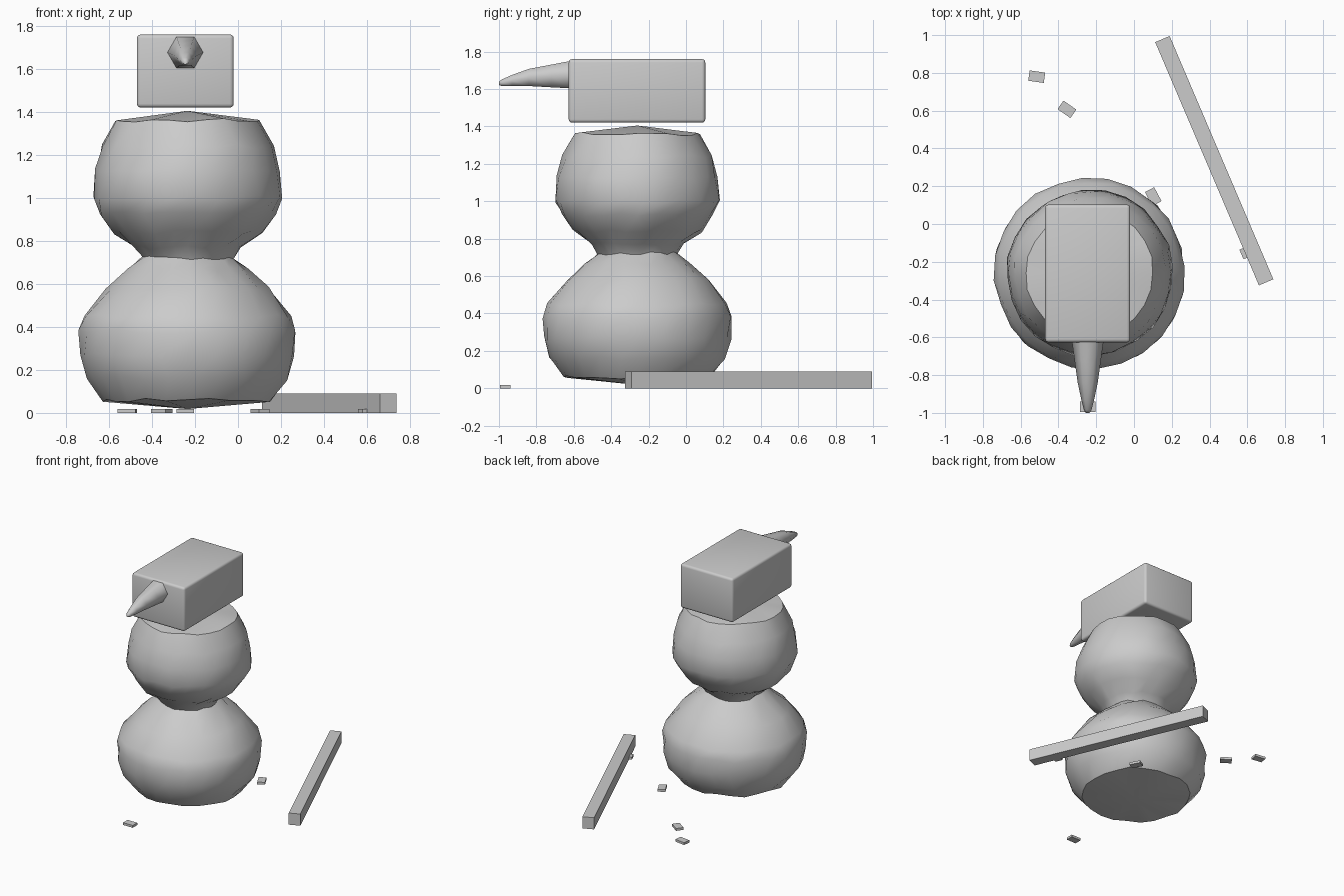
import bpy, bmesh, math, random
from mathutils import Vector, Matrix

if "Cube" in bpy.data.objects:
    bpy.data.objects.remove(bpy.data.objects["Cube"])

random.seed(4)


def finish(bm, name, smooth=None):
    bmesh.ops.recalc_face_normals(bm, faces=bm.faces)
    me = bpy.data.meshes.new(name)
    bm.to_mesh(me)
    bm.free()
    ob = bpy.data.objects.new(name, me)
    bpy.context.collection.objects.link(ob)
    if smooth:
        bpy.ops.object.select_all(action='DESELECT')
        ob.select_set(True)
        bpy.context.view_layer.objects.active = ob
        bpy.ops.object.shade_smooth_by_angle(angle=math.radians(smooth))
    return ob


def skin(bm, rings):
    # joins consecutive rings of equal vertex count
    for a, b in zip(rings, rings[1:]):
        n = len(a)
        for i in range(n):
            j = (i + 1) % n
            bm.faces.new((a[i], a[j], b[j], b[i]))


def box(name, centre, size, angle=0.0, bevel=0.0):
    bm = bmesh.new()
    bmesh.ops.create_cube(bm, size=1)
    bmesh.ops.scale(bm, vec=size, verts=bm.verts)
    if bevel:
        bmesh.ops.bevel(bm, geom=bm.edges[:], offset=bevel, segments=3,
                        profile=0.5, affect='EDGES')
    ob = finish(bm, name, 40 if bevel else None)
    ob.location = centre
    ob.rotation_euler.z = math.radians(angle)
    return ob


# Lumpy two-ball body with a pinched waist
profile = [(0.39, 0.06), (0.475, 0.16), (0.503, 0.27), (0.505, 0.38),
           (0.485, 0.45), (0.38, 0.58), (0.28, 0.665), (0.215, 0.72),
           (0.25, 0.77), (0.345, 0.84), (0.41, 0.925), (0.442, 1.0),
           (0.432, 1.13), (0.40, 1.24), (0.34, 1.36)]
CX, CY, SIDES = -0.235, -0.26, 24
bm = bmesh.new()
rings = []
for k, (r, z) in enumerate(profile):
    ring = []
    for i in range(SIDES):
        a = 2 * math.pi * (i + 0.3 * (k % 2)) / SIDES
        rr = r + random.uniform(-0.008, 0.005)
        ring.append(bm.verts.new((CX + rr * math.cos(a), CY + rr * math.sin(a),
                                  z + random.uniform(-0.01, 0.01))))
    rings.append(ring)
skin(bm, rings)
for ring, z in ((rings[0], 0.018), (rings[-1], 1.405)):
    tip = bm.verts.new((CX, CY, z))
    for i in range(SIDES):
        bm.faces.new((ring[i], ring[(i + 1) % SIDES], tip))
finish(bm, "body", 40)

# Rounded block head
box("head", (-0.245, -0.262, 1.59), (0.45, 0.73, 0.34), bevel=0.018)

# Six-sided tapering nose, drooping slightly: (y, centre z, radius)
bm = bmesh.new()
rings = []
for y, z, r in [(-0.62, 1.677, 0.084), (-0.72, 1.670, 0.070),
                (-0.84, 1.662, 0.053), (-0.93, 1.646, 0.034),
                (-0.985, 1.634, 0.020), (-1.0, 1.630, 0.010)]:
    rings.append([bm.verts.new((-0.245 + r * math.cos(i * math.pi / 3), y,
                                z + r * math.sin(i * math.pi / 3)))
                  for i in range(6)])
skin(bm, rings)
bm.faces.new(rings[0])
bm.faces.new(rings[-1])
finish(bm, "nose", 62)

# Plank lying on the ground
box("plank", (0.425, 0.335, 0.045), (1.40, 0.083, 0.09), angle=-66.9)

# Scattered flat stones: x, y, turn
stones = [(-0.515, 0.78, -8), (-0.355, 0.607, -35), (0.102, 0.145, -62),
          (-0.245, -0.967, 0), (0.607, -0.145, 23)]
for n, (x, y, turn) in enumerate(stones):
    box(f"stone_{n + 1}", (x, y, 0.009), (0.083, 0.055, 0.018), angle=turn)
